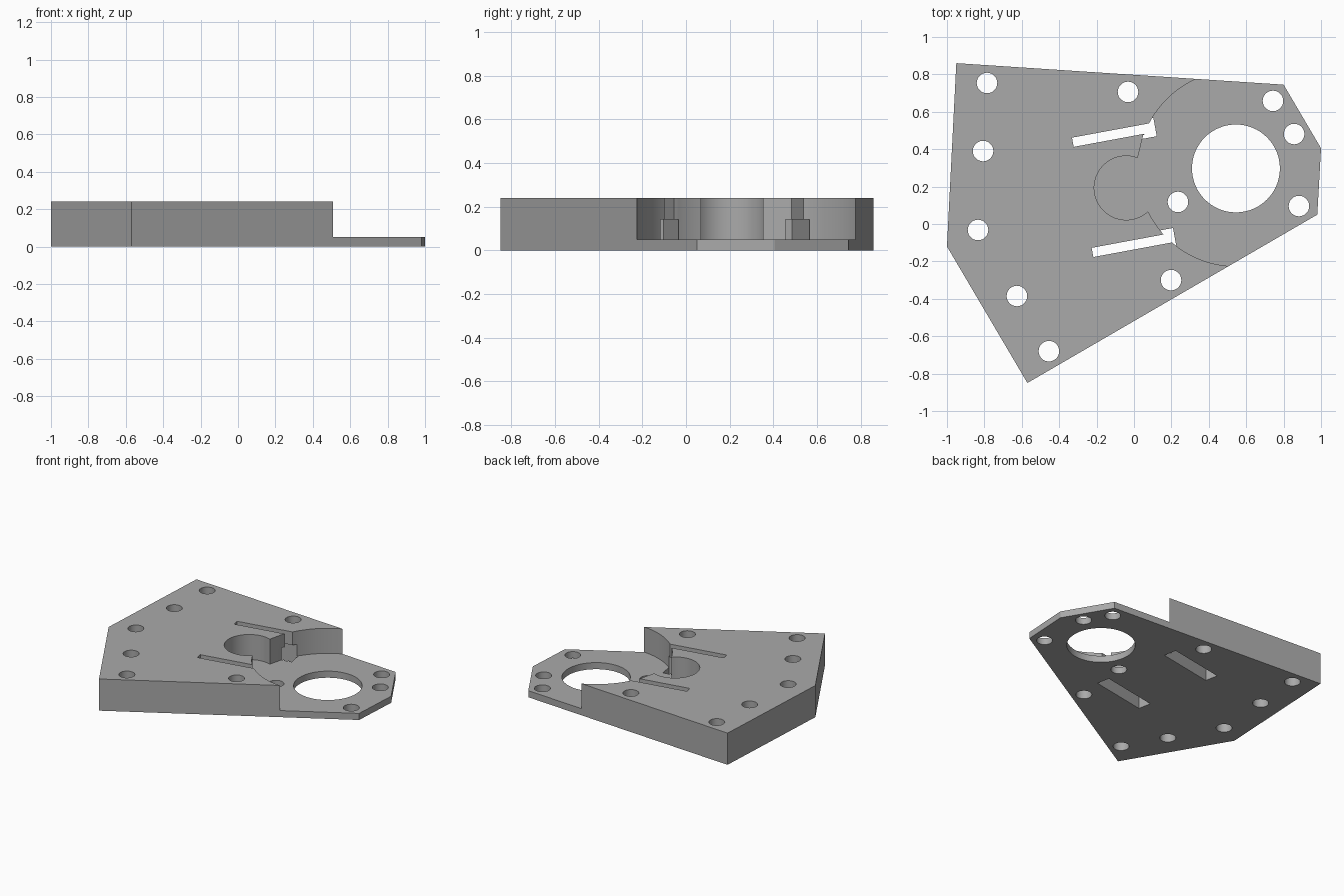
import bpy
import bmesh
from math import cos, sin, pi, radians

cube = bpy.data.objects.get("Cube")
if cube:
    bpy.data.objects.remove(cube, do_unlink=True)

HEIGHT, FLOOR, SLOT_TOP = 0.24, 0.05, 0.14
ABOVE, BELOW = 0.4, -0.1

grey = bpy.data.materials.new("plain grey")
grey.use_nodes = True
colour = (0.4, 0.4, 0.4, 1)
grey.diffuse_color = colour
grey.node_tree.nodes["Principled BSDF"].inputs["Base Color"].default_value = colour


def prism(name, outline, low, high):
    """Extrude a flat outline between two heights."""
    bm = bmesh.new()
    face = bm.faces.new([bm.verts.new((x, y, low)) for x, y in outline])
    result = bmesh.ops.extrude_face_region(bm, geom=[face])
    for v in result["geom"]:
        if isinstance(v, bmesh.types.BMVert):
            v.co.z = high
    bmesh.ops.recalc_face_normals(bm, faces=bm.faces)
    mesh = bpy.data.meshes.new(name)
    bm.to_mesh(mesh)
    bm.free()
    mesh.materials.append(grey)
    obj = bpy.data.objects.new(name, mesh)
    bpy.context.collection.objects.link(obj)
    return obj


def circle(x, y, radius, sides):
    return [(x + radius * cos(2 * pi * i / sides), y + radius * sin(2 * pi * i / sides))
            for i in range(sides)]


def bar(x, y, length, width, angle):
    """Rectangle starting at the middle of its left end."""
    c, s = cos(angle), sin(angle)
    corners = [(0, -width / 2), (length, -width / 2), (length, width / 2), (0, width / 2)]
    return [(x + u * c - v * s, y + u * s + v * c) for u, v in corners]


# Thick mounting plate
plate = prism("mounting_plate", [(-0.95, 0.86), (0.80, 0.745), (1.0, 0.405),
                                 (0.98, 0.05), (-0.57, -0.85), (-1.0, -0.12)], 0, HEIGHT)


def cut(name, outline, low, high):
    cutter = prism(name, outline, low, high)
    mod = plate.modifiers.new(name, "BOOLEAN")
    mod.operation = "DIFFERENCE"
    mod.solver = "EXACT"
    mod.object = cutter
    bpy.context.view_layer.objects.active = plate
    bpy.ops.object.modifier_apply(modifier=name)
    bpy.data.objects.remove(cutter, do_unlink=True)


# Round recess open towards the thin end, which also clears the right-hand corner
hole_x, hole_y, recess_radius = 0.545, 0.297, 0.523
recess = [(hole_x + recess_radius * cos(a), hole_y + recess_radius * sin(a))
          for a in (radians(90 + 180 * i / 64) for i in range(65))]
cut("recess_cutter", recess + [(1.3, -0.226), (1.3, 0.82)], FLOOR, ABOVE)

# Small round pocket and the flared neck that joins it to the recess
cut("pocket_cutter", circle(-0.042, 0.193, 0.171, 64), FLOOR, ABOVE)
cut("neck_cutter", [(0.02, 0.355), (-0.02, 0.2), (0.075, 0.068), (0.155, -0.055),
                    (0.3, 0.2), (0.05, 0.478)], FLOOR, ABOVE)

# Stepped slots: wide below, narrow above
for label, x, y in (("back", -0.327, 0.437), ("front", -0.222, -0.152)):
    cut(label + "_wide_slot", bar(x, y, 0.447, 0.1, radians(10.5)), BELOW, SLOT_TOP)
    cut(label + "_narrow_slot", bar(x, y, 0.447, 0.05, radians(10.5)), BELOW, ABOVE)

# Large through hole and the screw holes
cut("large_hole", circle(hole_x, hole_y, 0.235, 64), BELOW, ABOVE)
for x, y in [(-0.786, 0.754), (-0.807, 0.39), (-0.834, -0.032), (-0.626, -0.385),
             (-0.455, -0.68), (0.198, -0.30), (0.235, 0.118), (0.882, 0.096),
             (0.856, 0.481), (0.743, 0.658), (-0.032, 0.706)]:
    cut("screw_hole", circle(x, y, 0.055, 32), BELOW, ABOVE)

bpy.ops.object.select_all(action="DESELECT")
plate.select_set(True)
bpy.context.view_layer.objects.active = plate
bpy.ops.object.shade_smooth_by_angle(angle=radians(30))
